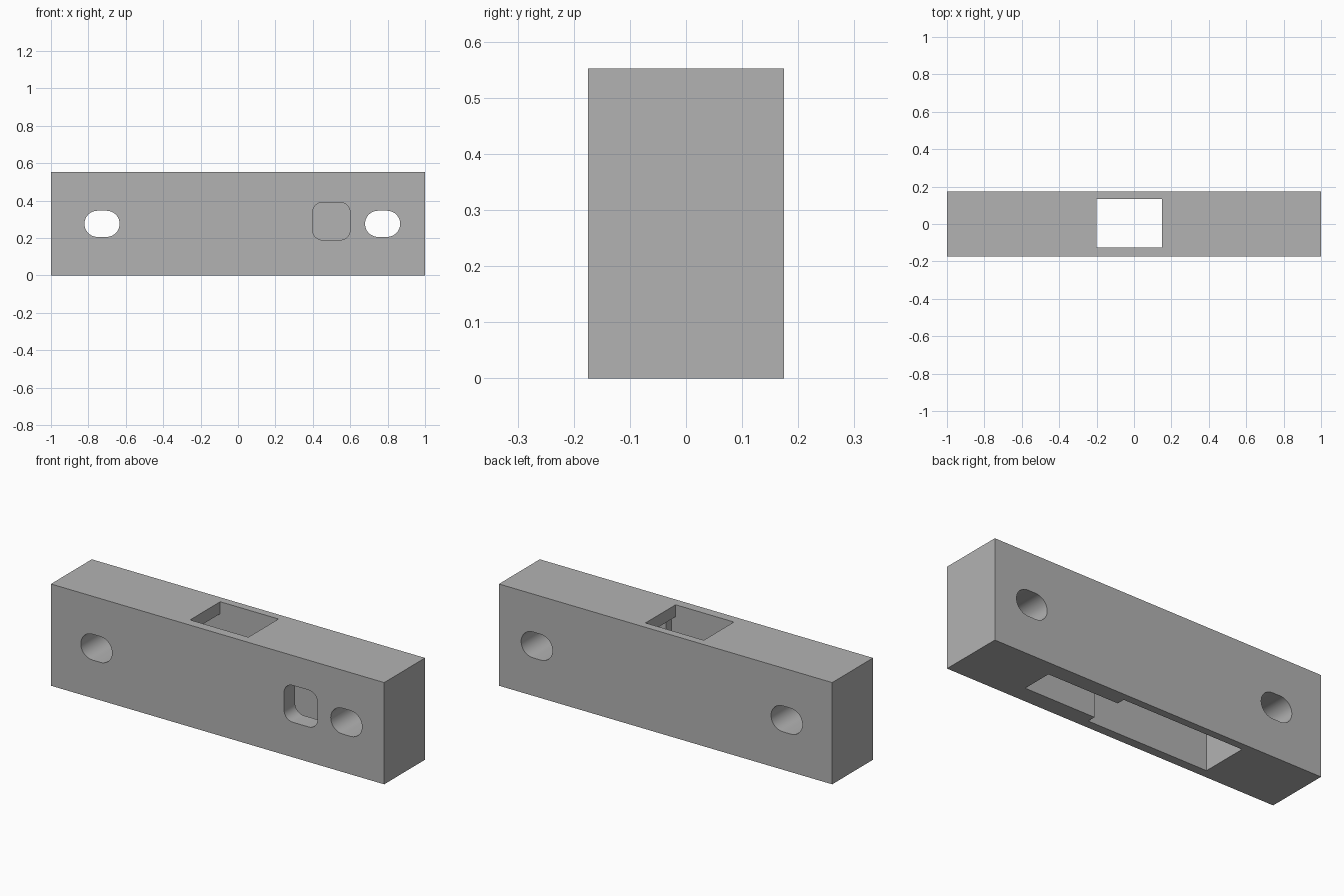
import bpy, bmesh, math
from mathutils import Vector

if "Cube" in bpy.data.objects:
    bpy.data.objects.remove(bpy.data.objects["Cube"], do_unlink=True)

LENGTH, DEPTH, HEIGHT = 2.0, 0.35, 0.552
CEILING = 0.487

grey = bpy.data.materials.new("plain grey")
grey.use_nodes = True
colour = (0.45, 0.45, 0.45, 1)
grey.diffuse_color = colour
grey.node_tree.nodes["Principled BSDF"].inputs["Base Color"].default_value = colour


def prism(name, points, direction):
    """Extrude a closed outline along a direction into a solid."""
    bm = bmesh.new()
    face = bm.faces.new([bm.verts.new(p) for p in points])
    new = bmesh.ops.extrude_face_region(bm, geom=[face])["geom"]
    moved = [v for v in new if isinstance(v, bmesh.types.BMVert)]
    bmesh.ops.translate(bm, verts=moved, vec=Vector(direction))
    bmesh.ops.recalc_face_normals(bm, faces=bm.faces[:])
    mesh = bpy.data.meshes.new(name)
    bm.to_mesh(mesh)
    bm.free()
    mesh.materials.append(grey)
    obj = bpy.data.objects.new(name, mesh)
    bpy.context.collection.objects.link(obj)
    return obj


def box(name, x0, x1, y0, y1, z0, z1):
    outline = [(x0, y0, z0), (x1, y0, z0), (x1, y1, z0), (x0, y1, z0)]
    return prism(name, outline, (0, 0, z1 - z0))


def rounded_cutter(name, cx, cz, w, h, r, y0, y1, steps=10):
    """Rounded rectangle in the front plane, extruded in depth."""
    points = []
    for quarter, (sx, sz) in enumerate([(1, 1), (-1, 1), (-1, -1), (1, -1)]):
        for i in range(steps + 1):
            a = math.pi / 2 * (quarter + i / steps)
            p = Vector((cx + sx * (w / 2 - r) + r * math.cos(a), y0,
                        cz + sz * (h / 2 - r) + r * math.sin(a)))
            if not points or (p - points[-1]).length > 1e-4:
                points.append(p)
    if (points[0] - points[-1]).length < 1e-4:
        points.pop()
    return prism(name, points, (0, y1 - y0, 0))


def cut(body, cutter):
    mod = body.modifiers.new(cutter.name, "BOOLEAN")
    mod.operation = "DIFFERENCE"
    mod.solver = "EXACT"
    mod.object = cutter
    bpy.context.view_layer.objects.active = body
    bpy.ops.object.modifier_apply(modifier=mod.name)
    bpy.data.objects.remove(cutter, do_unlink=True)


# Main block
block = box("block", -LENGTH / 2, LENGTH / 2, -DEPTH / 2, DEPTH / 2, 0, HEIGHT)

# Stepped cavity open at the bottom: a wide bay and a narrower bay
plan = [(-0.55, -0.126), (0.175, -0.126), (0.175, -0.08), (0.6, -0.08),
        (0.6, 0.09), (0.175, 0.09), (0.175, 0.134), (-0.55, 0.134)]
cut(block, prism("cavity_cutter", [(x, y, -0.1) for x, y in plan],
                 (0, 0, CEILING + 0.1)))

# Rectangular window through the top
cut(block, box("top_window_cutter", -0.2, 0.15, -0.125, 0.133, 0.4, 0.7))

# Rounded square window in the front wall of the narrow bay
cut(block, rounded_cutter("front_window_cutter", 0.499, 0.29, 0.2, 0.2, 0.052,
                          -0.3, 0))

# Two rounded mounting slots through the block
for x in (-0.727, 0.773):
    cut(block, rounded_cutter("slot_cutter", x, 0.276, 0.188, 0.14, 0.07,
                              -0.3, 0.3))

bpy.ops.object.select_all(action="DESELECT")
block.select_set(True)
bpy.context.view_layer.objects.active = block
bpy.ops.object.shade_smooth_by_angle(angle=math.radians(30))
